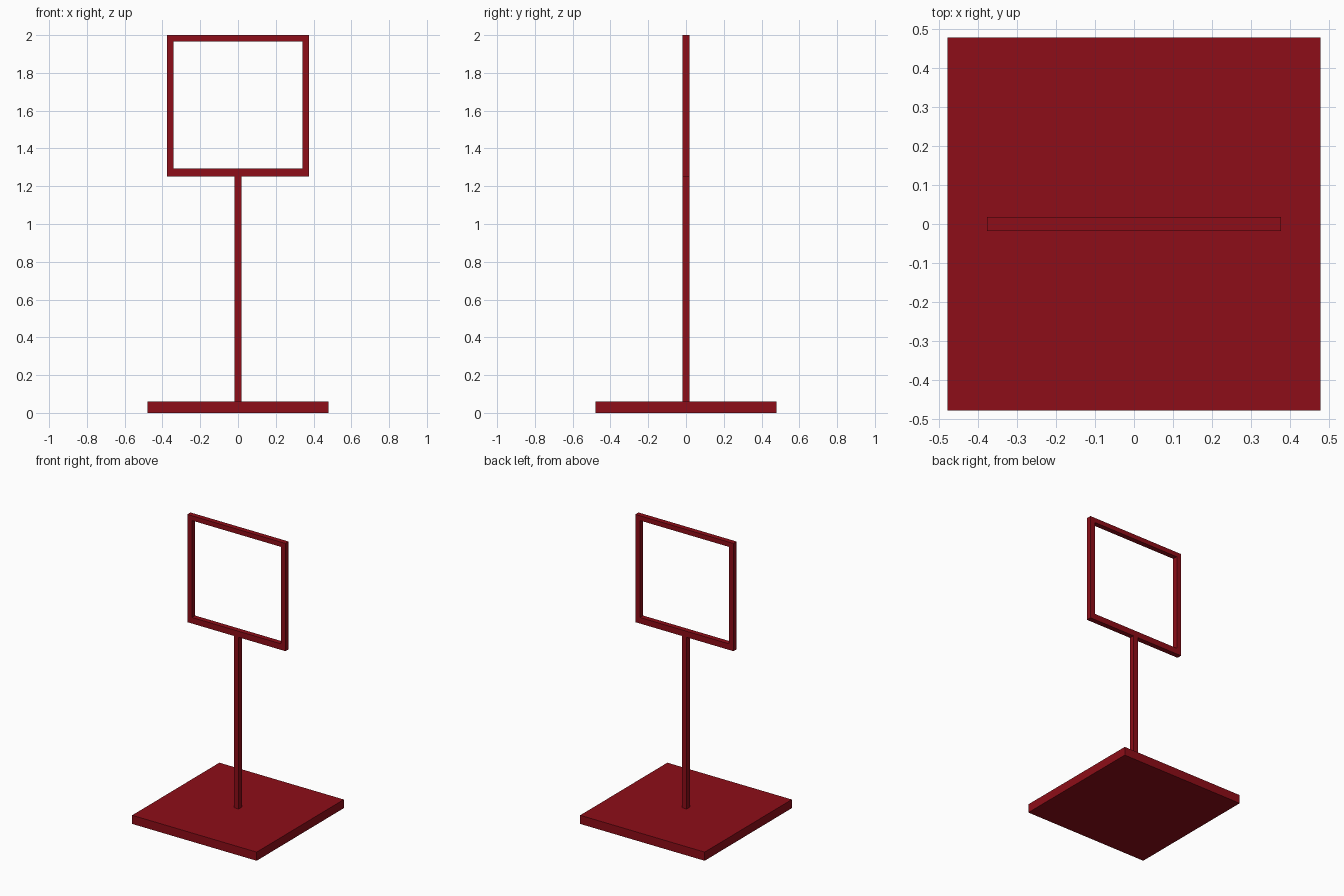
import bpy
import bmesh

if "Cube" in bpy.data.objects:
    bpy.data.objects.remove(bpy.data.objects["Cube"])

red = bpy.data.materials.new("red_paint")
red.diffuse_color = (0.27, 0.004, 0.009, 1)
red.use_nodes = True
red.node_tree.nodes["Principled BSDF"].inputs["Base Color"].default_value = red.diffuse_color


def finish(name, bm):
    bmesh.ops.recalc_face_normals(bm, faces=bm.faces)
    mesh = bpy.data.meshes.new(name)
    bm.to_mesh(mesh)
    bm.free()
    mesh.materials.append(red)
    obj = bpy.data.objects.new(name, mesh)
    bpy.context.collection.objects.link(obj)
    return obj


def box(name, hx, hy, z0, z1):
    bm = bmesh.new()
    bmesh.ops.create_cube(bm, size=1)
    for v in bm.verts:
        v.co = (v.co.x * 2 * hx, v.co.y * 2 * hy, z0 if v.co.z < 0 else z1)
    return finish(name, bm)


def rect(hx, z0, z1):
    return [(-hx, z0), (hx, z0), (hx, z1), (-hx, z1)]


# Square base plate and square post
box("base_plate", 0.478, 0.478, 0, 0.06)
box("post", 0.018, 0.0175, 0.06, 1.252)

# Open sign frame: four loops (outer/inner, front/back) bridged into a ring
outer, inner, depth = rect(0.377, 1.252, 2.0), rect(0.341, 1.294, 1.967), 0.0175
bm = bmesh.new()
loops = [[bm.verts.new((x, y, z)) for x, z in profile]
         for profile, y in ((outer, -depth), (inner, -depth), (inner, depth), (outer, depth))]
for k in range(4):
    a, b = loops[k], loops[(k + 1) % 4]
    for i in range(4):
        j = (i + 1) % 4
        bm.faces.new((a[i], a[j], b[j], b[i]))
finish("sign_frame", bm)
